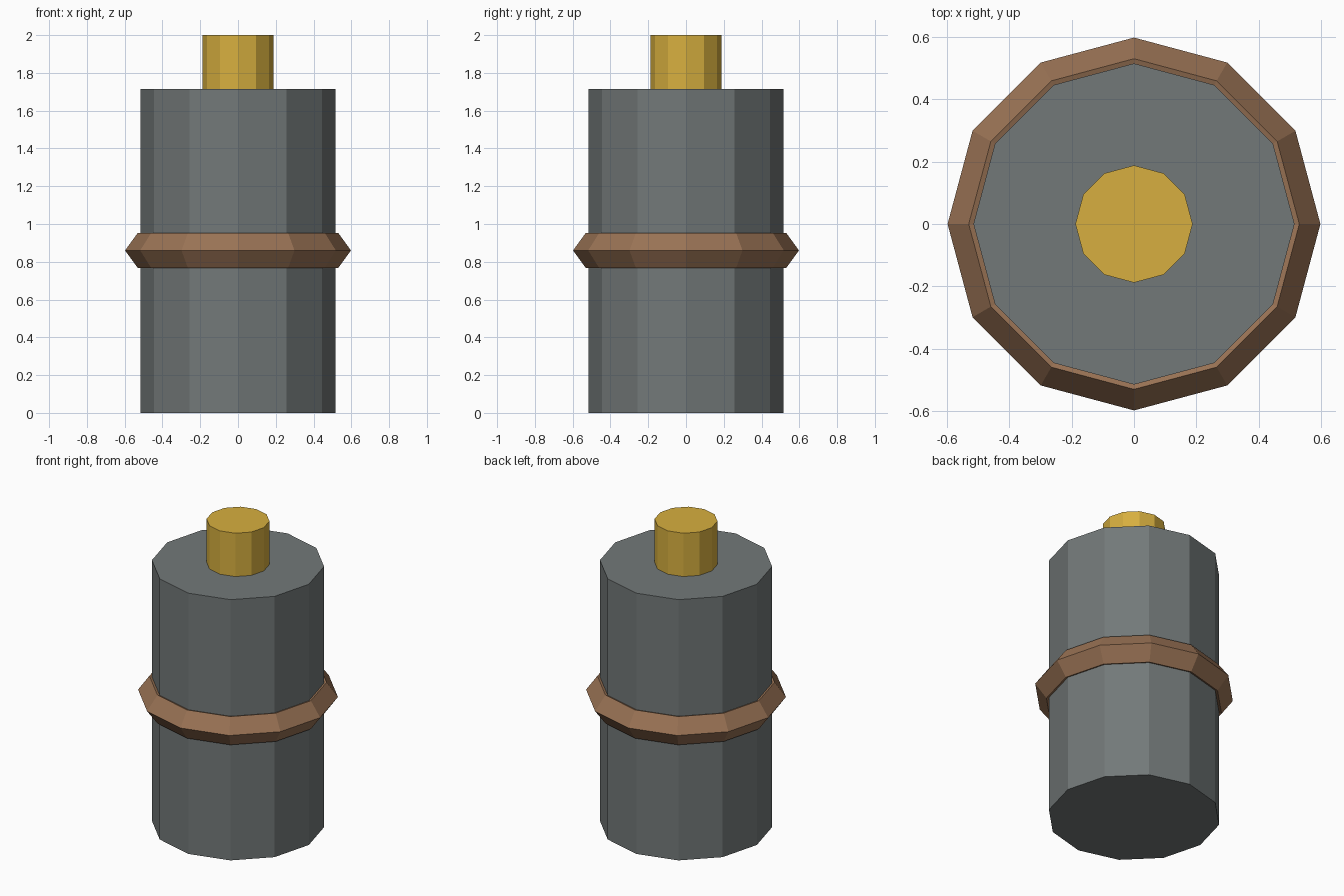
import bpy
import math

cube = bpy.data.objects.get("Cube")
if cube:
    bpy.data.objects.remove(cube, do_unlink=True)

SIDES = 12


def make_material(name, color):
    mat = bpy.data.materials.new(name)
    mat.use_nodes = True
    mat.diffuse_color = (*color, 1)
    mat.node_tree.nodes["Principled BSDF"].inputs["Base Color"].default_value = (*color, 1)
    return mat


def finish(name, mat):
    obj = bpy.context.object
    obj.name = name
    obj.data.materials.append(mat)
    return obj


def cylinder(name, radius, bottom, top, mat):
    bpy.ops.mesh.primitive_cylinder_add(
        vertices=SIDES, radius=radius, depth=top - bottom,
        location=(0, 0, (bottom + top) / 2))
    return finish(name, mat)


grey = make_material("steel grey", (0.17, 0.19, 0.19))
brown = make_material("copper brown", (0.32, 0.17, 0.09))
gold = make_material("gold", (0.68, 0.43, 0.05))

# Main body and the terminal standing on it
cylinder("body", 0.515, 0, 1.715, grey)
cylinder("terminal", 0.188, 1.715, 2, gold)

# Faceted band around the middle
bpy.ops.mesh.primitive_torus_add(
    major_segments=SIDES, minor_segments=5, major_radius=0.5,
    minor_radius=0.098, location=(0, 0, 0.86))
band = finish("band", brown)
for face in band.data.polygons:
    face.use_smooth = False
